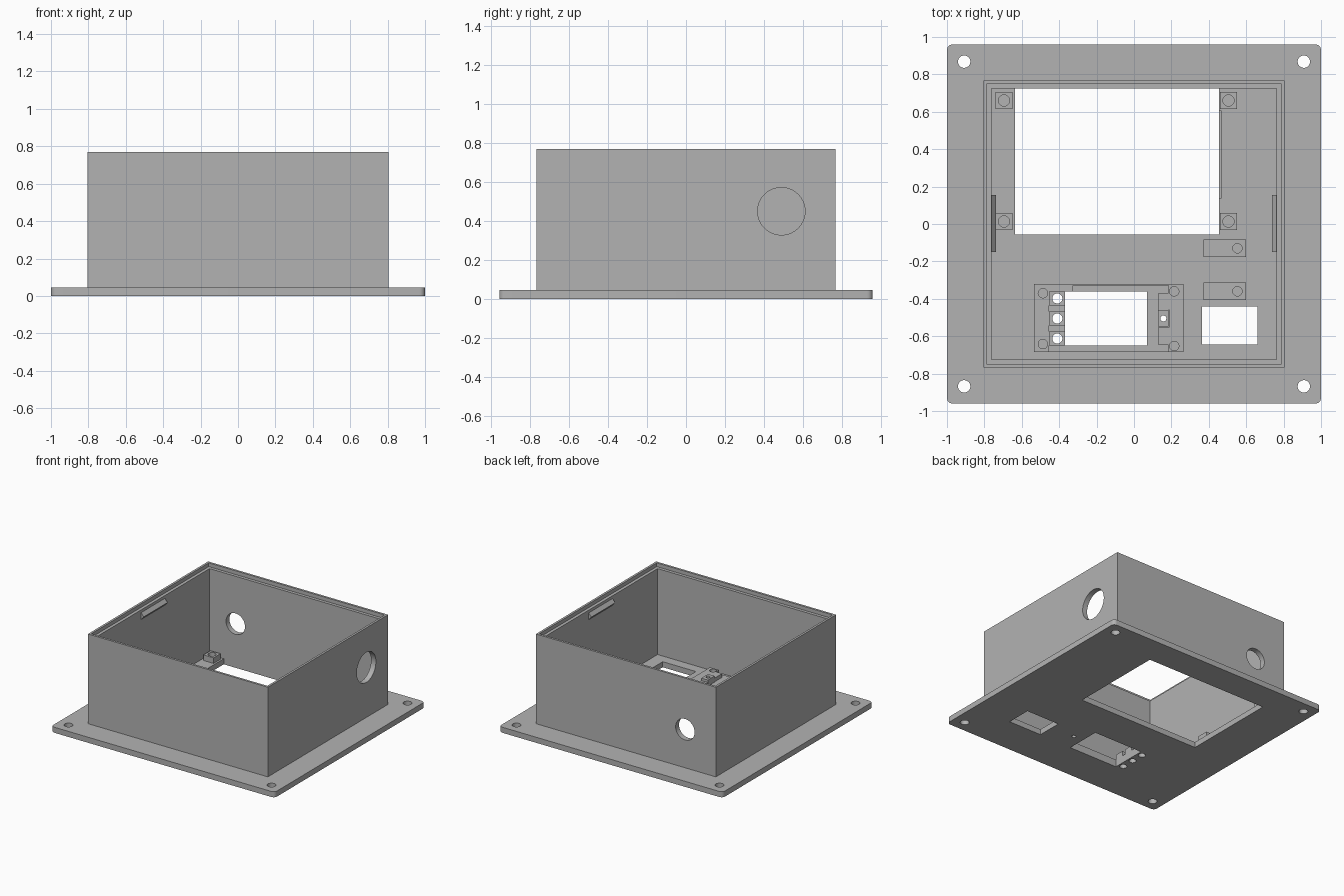
import bpy, bmesh
from math import radians
from mathutils import Matrix

if "Cube" in bpy.data.objects:
    bpy.data.objects.remove(bpy.data.objects["Cube"])

grey = bpy.data.materials.new("plain grey")
grey.use_nodes = True
grey.diffuse_color = (0.45, 0.45, 0.45, 1)
grey.node_tree.nodes["Principled BSDF"].inputs["Base Color"].default_value = grey.diffuse_color
parts = []


def finish(name, bm):
    bmesh.ops.recalc_face_normals(bm, faces=bm.faces)
    mesh = bpy.data.meshes.new(name)
    bm.to_mesh(mesh)
    bm.free()
    mesh.materials.append(grey)
    ob = bpy.data.objects.new(name, mesh)
    bpy.context.collection.objects.link(ob)
    return ob


def box(name, x, y, z, corner=0):
    """Box from (low, high) ranges, with optional rounded upright edges."""
    bm = bmesh.new()
    bmesh.ops.create_cube(bm, size=1)
    for v in bm.verts:
        v.co = [r[0] if c < 0 else r[1] for c, r in zip(v.co, (x, y, z))]
    if corner:
        upright = [e for e in bm.edges if abs(e.verts[0].co.z - e.verts[1].co.z) > 0.001]
        bmesh.ops.bevel(bm, geom=upright, offset=corner, segments=6, profile=0.5, affect='EDGES')
    return finish(name, bm)


def rod(centre, radius, depth, axis='Z'):
    """Cylinder used as a drill."""
    turn = {'X': Matrix.Rotation(radians(90), 4, 'Y'),
            'Y': Matrix.Rotation(radians(90), 4, 'X'), 'Z': Matrix()}[axis]
    bm = bmesh.new()
    bmesh.ops.create_cone(bm, cap_ends=True, segments=40, radius1=radius, radius2=radius,
                          depth=depth, matrix=Matrix.Translation(centre) @ turn)
    return finish("drill", bm)


def cut(ob, cutters):
    """Subtract the cutters from a part, bake the result and keep the part."""
    for c in cutters:
        mod = ob.modifiers.new("cut", 'BOOLEAN')
        mod.operation, mod.solver, mod.object = 'DIFFERENCE', 'EXACT', c
    bpy.context.view_layer.update()
    baked = bpy.data.meshes.new_from_object(
        ob.evaluated_get(bpy.context.evaluated_depsgraph_get()))
    ob.modifiers.clear()
    ob.data = baked
    for c in cutters:
        bpy.data.objects.remove(c)
    parts.append(ob)


FLOOR = 0.045
THROUGH = (-0.1, 0.3)
socket_holes = [(-0.41, y) for y in (-0.398, -0.505, -0.612)]
socket_window = ((-0.37, 0.07), (-0.65, -0.362), THROUGH)

# Flanged base plate with windows, mounting holes and a shallow cable relief
plate = box("base_plate", (-1, 1), (-0.96, 0.96), (0, FLOOR), corner=0.03)
cut(plate, [
    box("c", (-0.635, 0.455), (-0.055, 0.725), THROUGH),
    box("c", (0.44, 0.468), (0.14, 0.605), (0.02, 0.1)),
    box("c", (0.363, 0.66), (-0.645, -0.44), THROUGH),
    box("c", *socket_window),
    rod((0.157, -0.505, 0), 0.016, 0.4),
    *[rod((x, y, 0), 0.033, 0.4) for x in (-0.908, 0.908) for y in (-0.868, 0.868)],
    *[rod((x, y, 0), 0.027, 0.4) for x, y in socket_holes],
])

# Walls with a stepped rim and two cable openings
walls = box("walls", (-0.805, 0.805), (-0.768, 0.768), (FLOOR, 0.77))
cut(walls, [
    box("c", (-0.762, 0.762), (-0.725, 0.725), (-0.1, 1)),
    box("c", (-0.787, 0.787), (-0.75, 0.75), (0.74, 1)),
    rod((0.78, 0.49, 0.45), 0.122, 0.3, 'X'),
    rod((-0.53, 0.75, 0.355), 0.085, 0.3, 'Y'),
])

# Wedge shaped lid catches on the side walls
for side, word in ((-1, "right"), (1, "left")):
    bm = bmesh.new()
    profile = [(0.764, 0.72), (0.738, 0.69), (0.764, 0.66)]
    face = bm.faces.new([bm.verts.new((side * x, -0.15, z)) for x, z in profile])
    end = bmesh.ops.extrude_face_region(bm, geom=[face])["geom"]
    bmesh.ops.translate(bm, vec=(0, 0.305, 0),
                        verts=[v for v in end if isinstance(v, bmesh.types.BMVert)])
    parts.append(finish(word + "_lid_catch", bm))

# Four screw posts round the large window
for x in (-0.695, 0.505):
    for y in (0.013, 0.66):
        post = box("screw_post", (x - 0.045, x + 0.045), (y - 0.045, y + 0.045), (FLOOR, 0.09))
        cut(post, [rod((x, y, 0.1), 0.03, 0.08)])

# Two bracket bars beside the small window
for y in (-0.13, -0.36):
    bar = box("bracket_bar", (0.372, 0.6), (y - 0.046, y + 0.046), (FLOOR, 0.09))
    cut(bar, [rod((0.553, y, 0.1), 0.025, 0.08)])

# Socket frame: thin base pad and a raised surround with screw holes
pad_x, pad_y = (-0.535, 0.265), (-0.685, -0.32)
pad = box("socket_pad", pad_x, pad_y, (FLOOR, 0.06))
cut(pad, [box("c", *socket_window), rod((0.157, -0.505, 0), 0.016, 0.4),
          *[rod((x, y, 0), 0.027, 0.4) for x, y in socket_holes]])
surround = box("socket_surround", pad_x, pad_y, (0.06, 0.09))
cut(surround, [
    box("c", (-0.455, 0.13), (-0.8, -0.362), (0, 1)),
    box("c", (-0.325, 0.185), (-0.37, -0.328), (0, 1)),
    box("c", (0.1, 0.185), (-0.8, -0.647), (0, 1)),
    box("c", (0.12, 0.19), (-0.55, -0.46), (0, 1)),
    *[rod((x, y, 0.1), 0.025, 0.08) for x, y in
      ((-0.487, -0.37), (-0.487, -0.642), (0.215, -0.36), (0.215, -0.652))],
])

# Drilled blocks inside the socket frame
for x, y in socket_holes:
    tab = box("socket_tab", (-0.455, -0.37), (y - 0.038, y + 0.038), (0.06, 0.1))
    cut(tab, [rod((x, y, 0), 0.027, 0.4)])
block = box("socket_block", (0.127, 0.185), (-0.547, -0.46), (0.06, 0.11))
cut(block, [rod((0.157, -0.505, 0), 0.016, 0.4)])

# Smooth the round holes and keep the edges sharp
bpy.ops.object.select_all(action='DESELECT')
for ob in parts:
    ob.select_set(True)
bpy.context.view_layer.objects.active = plate
bpy.ops.object.shade_smooth_by_angle(angle=radians(30))
